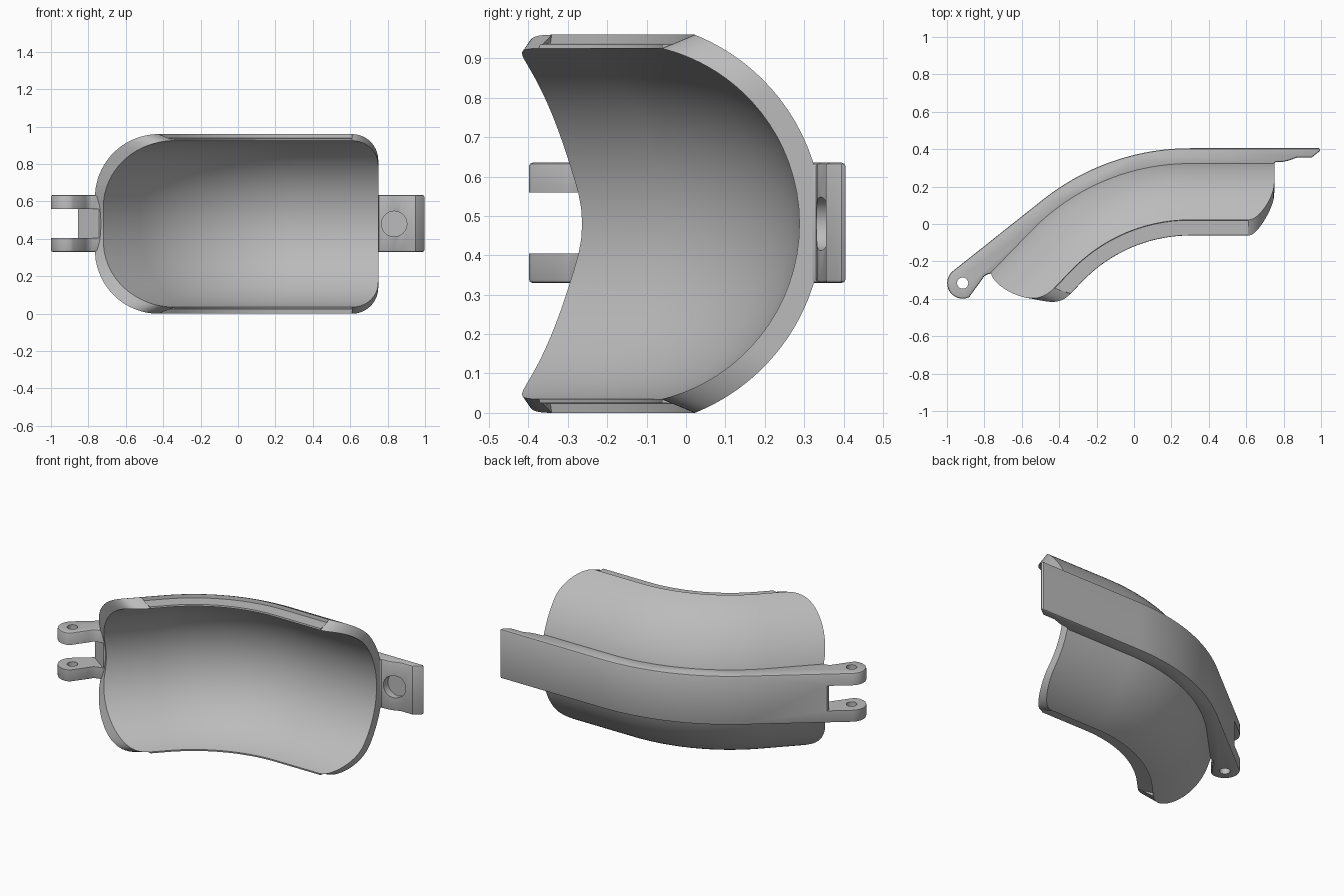
import bpy, bmesh
from math import sin, cos, tan, pi, sqrt, radians, asin

cube = bpy.data.objects.get("Cube")
if cube:
    bpy.data.objects.remove(cube)

grey = bpy.data.materials.new("plain grey")
grey.use_nodes = True
grey.diffuse_color = (0.5, 0.5, 0.5, 1)
grey.node_tree.nodes["Principled BSDF"].inputs["Base Color"].default_value = (0.5, 0.5, 0.5, 1)

CX, CY, MID = 0.3, -0.86, 0.48      # bend centre and mid height
BEND = radians(46)                  # shell bend
STRAP_BEND = radians(38.5)          # outer strap bend


def make_object(name, bm):
    bmesh.ops.recalc_face_normals(bm, faces=bm.faces)
    mesh = bpy.data.meshes.new(name)
    bm.to_mesh(mesh)
    bm.free()
    mesh.materials.append(grey)
    obj = bpy.data.objects.new(name, mesh)
    bpy.context.collection.objects.link(obj)
    return obj


def activate(obj):
    bpy.ops.object.select_all(action='DESELECT')
    obj.select_set(True)
    bpy.context.view_layer.objects.active = obj


def smooth(obj, degrees):
    activate(obj)
    bpy.ops.object.shade_smooth_by_angle(angle=radians(degrees))


def prism(name, outline, low, high):
    bm = bmesh.new()
    base = bm.faces.new([bm.verts.new((x, y, low)) for x, y in outline])
    top = bmesh.ops.extrude_face_region(bm, geom=[base])["geom"]
    bmesh.ops.translate(bm, vec=(0, 0, high - low),
                        verts=[v for v in top if isinstance(v, bmesh.types.BMVert)])
    return make_object(name, bm)


def cut(obj, cutter):
    mod = obj.modifiers.new("cut", 'BOOLEAN')
    mod.object = cutter
    mod.solver = 'EXACT'
    cutter.hide_render = True
    activate(obj)
    bpy.ops.object.modifier_apply(modifier=mod.name)
    bpy.data.objects.remove(cutter)


def arc(radius, start, end, steps):
    """Points around the bend centre, angle measured from +y towards -x."""
    angles = [start + (end - start) * i / steps for i in range(steps + 1)]
    return [(CX - radius * sin(a), CY + radius * cos(a)) for a in angles]


def rounded(height, radius):
    """Inset of a rounded corner at a height above the middle."""
    d = max(0, abs(height) - (MID - radius))
    return radius - sqrt(max(0, radius * radius - d * d))


# Shell cross-section: radius, height from middle, corner height, inner flag
def section_arc(radius, half, inner):
    limit = asin(half / radius)
    points = []
    for i in range(49):
        a = limit * sin(pi / 2 * (i / 24 - 1))
        z = radius * sin(a)
        points.append((0.69 + radius * cos(a), z, z * MID / half, inner))
    return points


step = [(0.88, 0.458, MID, 0), (0.80, 0.455, MID, 1)]
section = section_arc(0.517, MID, 0) + step
section += section_arc(0.458, 0.445, 1)[::-1]
section += [(r, -z, -c, k) for r, z, c, k in reversed(step)]

# Curved shell, each run trimmed to a rounded outline
bm = bmesh.new()
runs = []
for r, z, corner, inner in section:
    left = (-0.72 if inner else -0.765) + rounded(corner, 0.38 if inner else 0.34)
    right = 0.75 - rounded(corner, 0.14)
    bend = arc(r, 0, BEND, 28)
    ex, ey = bend[-1]
    path = [(right, CY + r)] + bend + [(left, ey - (ex - left) * tan(BEND))]
    runs.append([bm.verts.new((x, y, MID + z)) for x, y in path])
for i, run in enumerate(runs):
    nxt = runs[(i + 1) % len(runs)]
    for j in range(len(run) - 1):
        bm.faces.new((run[j], run[j + 1], nxt[j + 1], nxt[j]))
# End faces bridge the outer and inner arcs
n = len(runs)
for end in (0, -1):
    col = [run[end] for run in runs]
    for i in range(48):
        bm.faces.new((col[i], col[i + 1], col[99 - i - 1], col[99 - i]))
    bm.faces.new((col[48], col[49], col[50], col[51]))
    bm.faces.new((col[0], col[99], col[n - 2], col[n - 1]))
shell = make_object("curved_shell", bm)
smooth(shell, 35)

# Back strap with tab at one end and hinge lug at the other
PX, PY, PR = -0.916, -0.316, 0.083
lug = [(PX + PR * cos(a), PY + PR * sin(a))
       for a in (pi / 2 + STRAP_BEND + (pi * 0.92) * i / 16 for i in range(17))]
inner_bend = arc(1.165, BEND, 0, 24)
ex, ey = inner_bend[0]
inner_end = (-0.74, ey - (ex + 0.74) * tan(BEND))
outline = [(0.99, 0.405)] + arc(1.265, 0, STRAP_BEND, 24) + lug
outline += [(-0.815, -0.30), (-0.80, -0.278), (-0.78, -0.268), inner_end]
outline += inner_bend
outline += [(0.74, 0.305), (0.755, 0.33), (0.80, 0.333), (0.83, 0.34),
            (0.87, 0.355), (0.95, 0.355), (1.0, 0.395)]
strap = prism("back_strap", outline, 0.33, 0.635)
bevel = strap.modifiers.new("soft edges", 'BEVEL')
bevel.width = 0.01
bevel.segments = 2
bevel.limit_method = 'ANGLE'
bevel.angle_limit = radians(60)
activate(strap)
bpy.ops.object.modifier_apply(modifier=bevel.name)

# Slot between the hinge lugs
slot = [(-1.2, -0.6), (-1.2, 0.1), (-0.87, 0.1), (-0.855, -0.18),
        (-0.78, -0.235), (-0.74, -0.262), (-0.70, -0.6)]
cut(strap, prism("slot_cutter", slot, 0.405, 0.56))


def circle(x, y, radius, count=32):
    return [(x + radius * cos(2 * pi * i / count), y + radius * sin(2 * pi * i / count))
            for i in range(count)]


# Hinge pin hole
cut(strap, prism("pin_cutter", circle(PX, PY, 0.03), 0.2, 0.8))

# Round recess in the tab
recess = prism("recess_cutter", circle(0.835, -MID, 0.068), -0.375, -0.2)
recess.rotation_euler = (-pi / 2, 0, 0)
recess.rotation_euler.x = pi / 2
recess.scale = (1, -1, -1)
recess.rotation_euler.x = -pi / 2
recess.scale = (1, 1, -1)
bpy.context.view_layer.update()
cut(strap, recess)
smooth(strap, 35)
